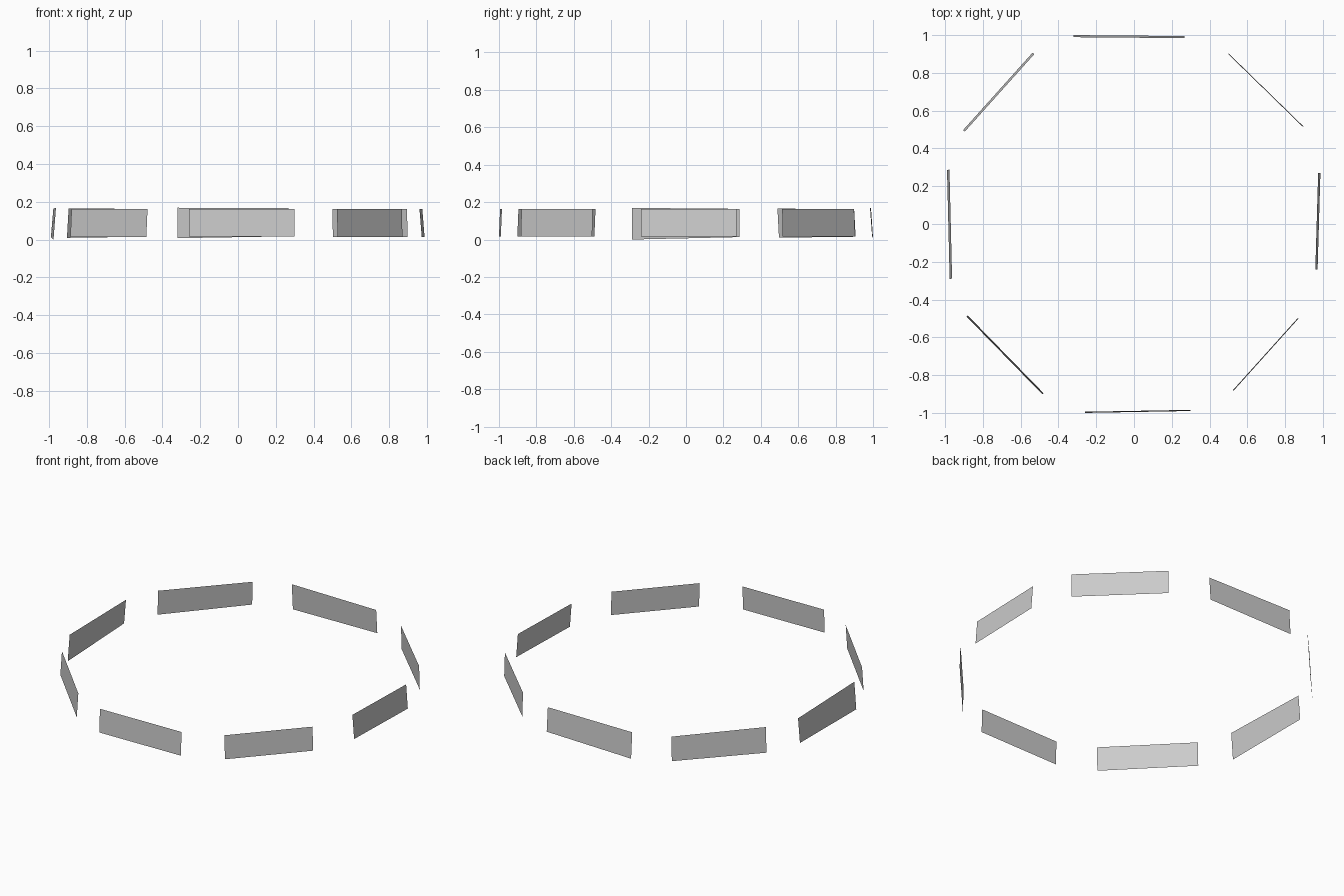
import bpy
from mathutils import Vector

if "Cube" in bpy.data.objects:
    bpy.data.objects.remove(bpy.data.objects["Cube"])

grey = bpy.data.materials.new("light_grey")
grey.diffuse_color = (0.6, 0.6, 0.6, 1)
grey.use_nodes = True
grey.node_tree.nodes["Principled BSDF"].inputs["Base Color"].default_value = grey.diffuse_color


def panel(name, start, end, lean, z_start, z_end):
    """Flat upright panel; its top edge leans towards the middle of the ring."""
    a, b = Vector(start), Vector(end)
    along = (b - a).normalized()
    inward = Vector((-along.y, along.x))
    if inward.dot(a + b) > 0:
        inward = -inward
    shift = inward * lean
    verts = [(*a, z_start[0]), (*b, z_end[0]),
             (*(b + shift), z_end[1]), (*(a + shift), z_start[1])]
    mesh = bpy.data.meshes.new(name)
    mesh.from_pydata(verts, [], [(0, 1, 2, 3)])
    mesh.materials.append(grey)
    mesh.update()
    obj = bpy.data.objects.new(name, mesh)
    bpy.context.collection.objects.link(obj)


# Ring of eight separate panels, counter-clockwise from the front
flat = (0.015, 0.163)
panel("front_panel", (-0.26, -1.0), (0.298, -0.99), 0.006, (0.017, 0.163), (0.017, 0.163))
panel("front_right_panel", (0.527, -0.883), (0.87, -0.502), 0.005, flat, flat)
panel("right_panel", (0.972, -0.24), (0.987, 0.27), 0.012, flat, flat)
panel("back_right_panel", (0.897, 0.517), (0.502, 0.902), 0.004, flat, flat)
panel("back_panel", (0.268, 0.995), (-0.32, 1.0), 0.011, (0.018, 0.167), (0.008, 0.169))
panel("back_left_panel", (-0.537, 0.907), (-0.905, 0.497), 0.012, flat, (0.01, 0.165))
panel("left_panel", (-0.99, 0.287), (-0.976, -0.29), 0.013, (0.013, 0.164), (0.0, 0.169))
panel("front_left_panel", (-0.887, -0.49), (-0.485, -0.902), 0.009, flat, flat)
